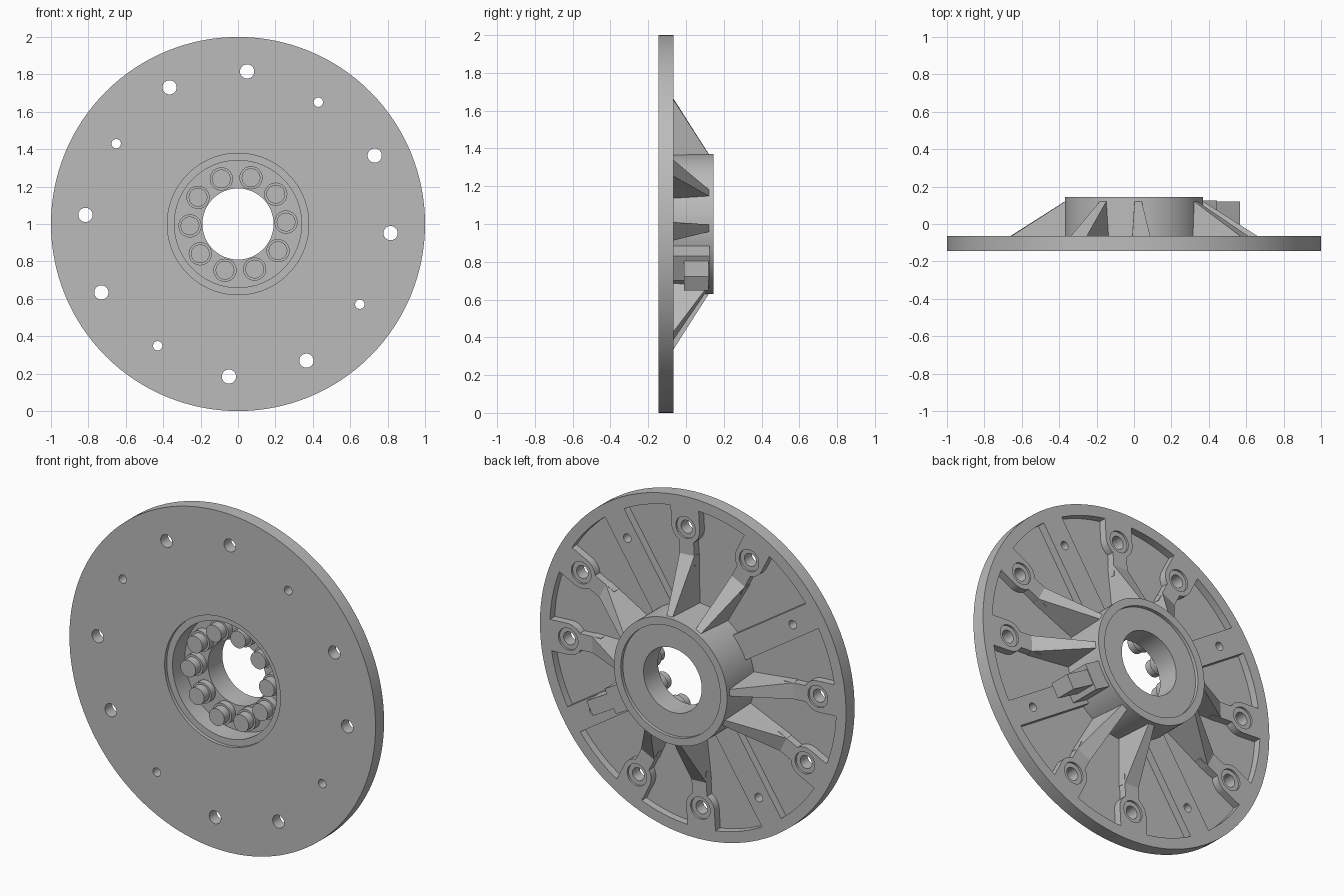
import bpy, bmesh
from math import radians, sin, cos, tau
from mathutils import Vector

if "Cube" in bpy.data.objects:
    bpy.data.objects.remove(bpy.data.objects["Cube"], do_unlink=True)

grey = bpy.data.materials.new("cast grey")
grey.use_nodes = True
colour = (0.5, 0.5, 0.5, 1)
grey.diffuse_color = colour
grey.node_tree.nodes["Principled BSDF"].inputs["Base Color"].default_value = colour

FRONT, BACK, FLOOR, BURIED = -0.145, -0.065, -0.11, -0.12
BASE = 56.6                       # direction of the first small hole
STRIPS = [BASE + 90 * k for k in range(4)]
BOSSES = [a + s for a in STRIPS for s in (-30, 30)]


def at(angle, r, t, y):
    """Point r out along a spoke, t to its side, at depth y."""
    a = radians(angle)
    return Vector((r * cos(a) - t * sin(a), y, 1 + r * sin(a) + t * cos(a)))


def wedge(bm, angle, inner, outer):
    """Spoke solid; each end is (r, y_low, y_high, half_low, half_high)."""
    ends = []
    for r, lo, hi, wl, wh in (inner, outer):
        ends.append([bm.verts.new(at(angle, r, t, y))
                     for t, y in ((-wl, lo), (wl, lo), (wh, hi), (-wh, hi))])
    a, b = ends
    bm.faces.new(a)
    bm.faces.new(b[::-1])
    for i in range(4):
        j = (i + 1) % 4
        bm.faces.new((a[j], a[i], b[i], b[j]))


def box(bm, angle, r0, r1, half, lo, hi):
    wedge(bm, angle, (r0, lo, hi, half, half), (r1, lo, hi, half, half))


def lathe(bm, profile, centre=(0, 1), segments=128, closed=False):
    """Turn (radius, y) points about a y axis; open profiles get end caps."""
    rings = [[bm.verts.new((centre[0] + r * cos(tau * k / segments), y,
                            centre[1] + r * sin(tau * k / segments)))
              for k in range(segments)] for r, y in profile]
    pairs = list(zip(rings, rings[1:]))
    if closed:
        pairs.append((rings[-1], rings[0]))
    else:
        bm.faces.new(rings[0])
        bm.faces.new(rings[-1])
    for p, q in pairs:
        for k in range(segments):
            n = (k + 1) % segments
            bm.faces.new((p[k], p[n], q[n], q[k]))


def spot(angle, r):
    p = at(angle, r, 0, 0)
    return p.x, p.z


def finish(bm, name):
    bmesh.ops.recalc_face_normals(bm, faces=bm.faces)
    mesh = bpy.data.meshes.new(name)
    bm.to_mesh(mesh)
    bm.free()
    mesh.materials.append(grey)
    ob = bpy.data.objects.new(name, mesh)
    bpy.context.collection.objects.link(ob)
    return ob


def smooth(ob):
    bpy.ops.object.select_all(action="DESELECT")
    ob.select_set(True)
    bpy.context.view_layer.objects.active = ob
    bpy.ops.object.shade_smooth_by_angle(angle=radians(30))


def combine(ob, other, operation):
    mod = ob.modifiers.new(operation.lower(), "BOOLEAN")
    mod.operation, mod.object, mod.solver = operation, other, "EXACT"
    mod.use_self = True
    bpy.context.view_layer.objects.active = ob
    bpy.ops.object.modifier_apply(modifier=mod.name)
    bpy.data.objects.remove(other, do_unlink=True)


# Plate, rim, hub and stepped front recess, turned as one profile
bm = bmesh.new()
lathe(bm, [(0.378, FRONT), (1, FRONT), (1, BACK), (0.935, BACK), (0.935, FLOOR),
           (0.37, FLOOR), (0.37, 0.145), (0.325, 0.145), (0.325, 0.125),
           (0.19, 0.125), (0.19, -0.01), (0.34, -0.01), (0.34, -0.125),
           (0.378, -0.125)], closed=True)
plate = finish(bm, "flange_plate")

# Raised strips, bolt bosses and tapered ribs on the back
bm = bmesh.new()
for a in STRIPS:
    box(bm, a, 0.355, 0.96, 0.075, BURIED, BACK)
for a in BOSSES:
    lathe(bm, [(0.092, BURIED), (0.092, BACK)], spot(a, 0.817), 40)
    box(bm, a, 0.817, 0.96, 0.092, BURIED, BACK)
    box(bm, a, 0.6, 0.817, 0.048, BURIED, BACK)
    wedge(bm, a, (0.355, BURIED, 0.13, 0.035, 0.018),
          (0.66, BURIED, BACK, 0.052, 0.048))
# Side block on the hub
box(bm, -30, 0.35, 0.47, 0.075, BURIED, 0.125)
box(bm, -30, 0.35, 0.63, 0.044, -0.01, 0.12)
combine(plate, finish(bm, "back_ribs"), "UNION")

# Drilled holes with shallow seats around the large ones
bm = bmesh.new()
for a in STRIPS:
    lathe(bm, [(0.025, -0.2), (0.025, 0)], spot(a, 0.78), 24)
for a in BOSSES:
    lathe(bm, [(0.038, -0.2), (0.038, -0.077), (0.064, -0.077), (0.064, 0)],
          spot(a, 0.817), 32)
drill = finish(bm, "hole_cutter")
drill.hide_render = True
combine(plate, drill, "DIFFERENCE")
smooth(plate)

# Ring of shouldered bolts inside the recess
for k in range(10):
    bm = bmesh.new()
    lathe(bm, [(0.062, 0), (0.062, -0.05), (0.05, -0.05), (0.05, -0.1)],
          spot(2.3 + 36 * k, 0.257), 32)
    smooth(finish(bm, f"hub_bolt_{k + 1}"))
